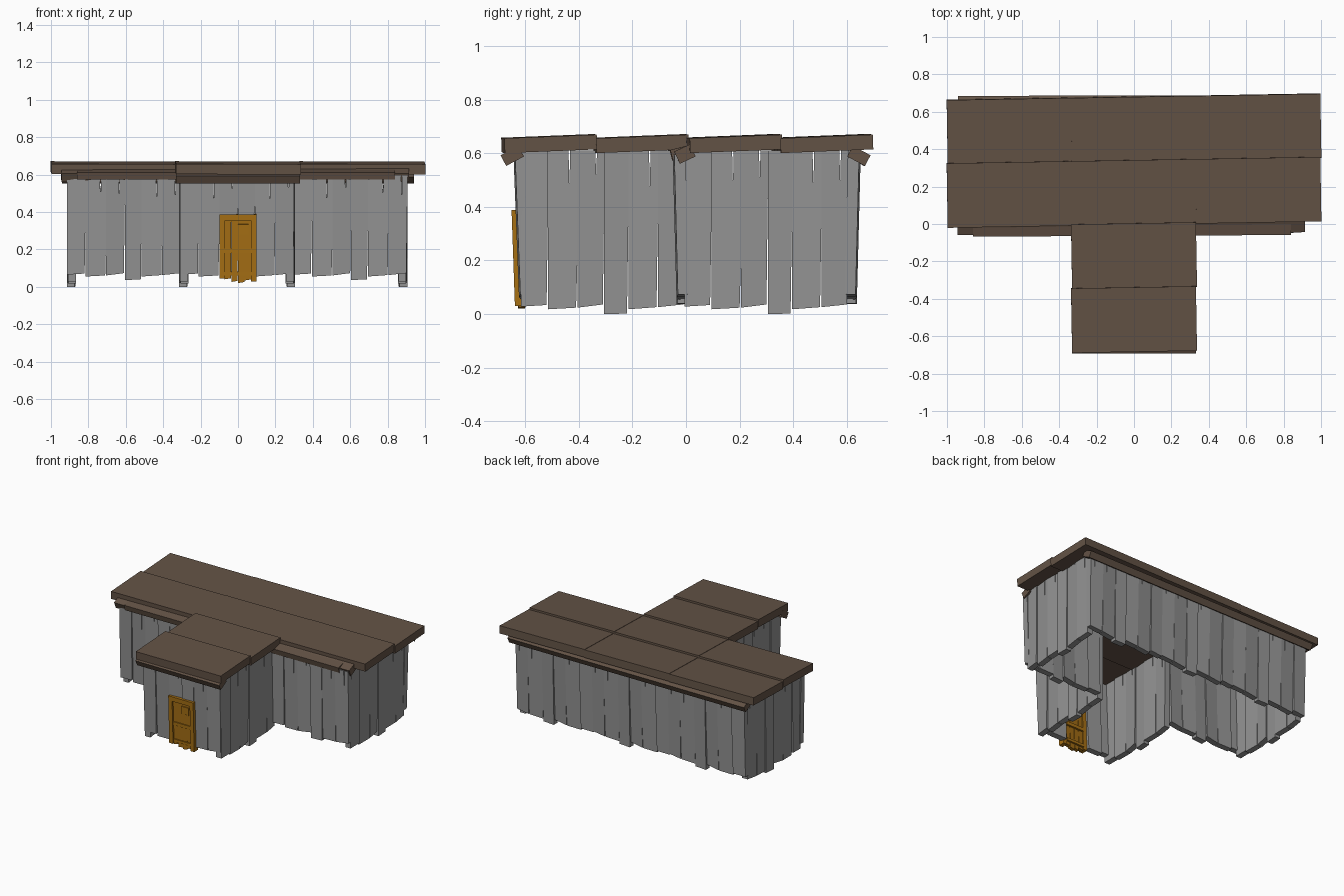
import bpy, bmesh
from math import radians, pi
from mathutils import Matrix

if "Cube" in bpy.data.objects:
    bpy.data.objects.remove(bpy.data.objects["Cube"])


def material(name, color):
    m = bpy.data.materials.new(name)
    m.diffuse_color = (*color, 1)
    m.use_nodes = True
    m.node_tree.nodes["Principled BSDF"].inputs["Base Color"].default_value = m.diffuse_color
    return m


BROWN = material("roof_wood", (0.125, 0.085, 0.06))
OCHRE = material("door_wood", (0.38, 0.16, 0.007))
GREY = material("wall_wood", (0.29, 0.29, 0.29))


def finish(name, bm, mat, matrix):
    bmesh.ops.recalc_face_normals(bm, faces=bm.faces)
    me = bpy.data.meshes.new(name)
    bm.to_mesh(me)
    bm.free()
    ob = bpy.data.objects.new(name, me)
    ob.matrix_world = matrix
    me.materials.append(mat)
    bpy.context.collection.objects.link(ob)
    return ob


def box(name, center, size, mat, rot=(0, 0, 0)):
    bm = bmesh.new()
    bmesh.ops.create_cube(bm, size=1)
    bmesh.ops.scale(bm, vec=size, verts=bm.verts)
    rx, ry, rz = (radians(a) for a in rot)
    mx = (Matrix.Translation(center) @ Matrix.Rotation(rz, 4, 'Z')
          @ Matrix.Rotation(ry, 4, 'Y') @ Matrix.Rotation(rx, 4, 'X'))
    return finish(name, bm, mat, mx)


def plank(bm, outline, off0, off1, thick):
    """Extrude an (u, z) outline; its face swings from off0 to off1 along u."""
    us = [p[0] for p in outline]
    a, b = min(us), max(us)
    off = lambda u: off0 + (off1 - off0) * (u - a) / (b - a)
    f = [bm.verts.new((u, off(u), z)) for u, z in outline]
    k = [bm.verts.new((u, off(u) + thick, z)) for u, z in outline]
    bm.faces.new(f)
    bm.faces.new(k[::-1])
    n = len(f)
    for i in range(n):
        j = (i + 1) % n
        bm.faces.new((f[j], f[i], k[i], k[j]))


# Wall planks: start, end, bottom left, bottom right, depth left, depth right,
# height of the crack beside it, depth of the notch in its top edge
PLANKS = [
    (0.00, 0.10, 0.028, 0.034, 0.006, 0.000, 0.36, 0.00),
    (0.10, 0.21, 0.018, 0.024, 0.008, 0.000, 0.20, 0.14),
    (0.21, 0.31, 0.024, 0.036, 0.000, 0.008, 0.44, 0.10),
    (0.31, 0.40, 0.000, 0.002, 0.000, 0.004, 0.35, 0.00),
    (0.40, 0.51, 0.018, 0.026, 0.008, 0.000, 0.36, 0.14),
    (0.51, 0.61, 0.026, 0.036, 0.000, 0.006, 0.40, 0.12),
]
LENGTH = 0.61


def wall(name, x, y, angle, lift=0.0, lean=0.0, top=0.61, flip=False, doorway=False):
    bm = bmesh.new()
    top -= lift
    for u0, u1, z0, z1, d0, d1, crack, notch in PLANKS:
        if doorway and 0.2 < u0 < 0.35:     # shortened planks above the door
            z0 = z1 = 0.33
            crack = 0.40
        pts = [(u0, z0), (u1 - 0.005, z1), (u1, crack), (u1, top)]
        if notch:
            m = u1 - 0.03
            pts += [(m + 0.003, top), (m, top - notch), (m - 0.003, top)]
        pts.append((u0, top))
        if flip:
            pts = [(LENGTH - u, z) for u, z in pts]
            d0, d1 = d1, d0
        plank(bm, pts, d0, d1, 0.042)
    mx = (Matrix.Translation((x, y, lift)) @ Matrix.Rotation(angle, 4, 'Z')
          @ Matrix.Rotation(radians(lean), 4, 'X'))
    return finish(name, bm, GREY, mx)


# Front and back walls, leaning slightly outwards
wall("front_wall_left", -0.915, -0.035, 0, 0.037, 1.5, 0.595)
wall("front_wall_right", 0.295, -0.035, 0, 0.037, 1.5, 0.595)
wall("wing_front_wall", -0.31, -0.622, 0, 0.037, 2.2, 0.60, doorway=True)
for i, x in enumerate((-0.305, 0.30, 0.905)):
    wall(f"back_wall_{i + 1}", x, 0.637, pi, 0.037, 1.5, flip=True)

# Side walls; the left ones mirror the right ones
wall("right_end_wall", 0.905, -0.005, pi / 2)
wall("left_end_wall", -0.915, 0.605, -pi / 2, flip=True)
wall("wing_right_wall", 0.305, -0.615, pi / 2)
wall("wing_left_wall", -0.315, -0.005, -pi / 2, flip=True)

# Roof slabs in lapped rows, each tipped and turned a little
for row, y in enumerate((-0.51, -0.168, 0.170, 0.508)):
    for col in ((0,) if row < 2 else (-1, 0, 1)):
        x = col * 0.665
        box(f"roof_slab_{row + 1}_{col + 2}", (x, y + 0.017 * x, 0.636),
            (0.668, 0.345, 0.055), BROWN, (2.3, 0.2, 1.0))

# Beams under the eaves, sloping down and outwards
box("back_eave_beam", (0, 0.643, 0.590), (1.88, 0.075, 0.045), BROWN, (-28, 0, 0.1))
box("wing_eave_beam", (0, -0.648, 0.590), (0.665, 0.075, 0.045), BROWN, (28, 0, 0))
box("front_eave_beam_lower", (-0.01, -0.022, 0.602), (1.70, 0.075, 0.04), BROWN, (14, 0, 0.3))
box("front_eave_beam_upper", (-0.015, -0.012, 0.597), (1.86, 0.065, 0.05), BROWN, (25, 0, 0.5))

# Door: uneven boards in a frame, with rails
LEAN = Matrix.Translation((0, -0.625, 0)) @ Matrix.Rotation(radians(2.0), 4, 'X')
bm = bmesh.new()
for i, z in enumerate((0.04, 0.026, 0.02, 0.034)):
    u = -0.072 + 0.036 * i
    plank(bm, [(u, z), (u + 0.034, z + 0.006), (u + 0.036, 0.36), (u, 0.36)],
          0.0, 0.002, 0.025)
finish("door_boards", bm, OCHRE, LEAN)


def bars(name, rects, front):
    bm = bmesh.new()
    for a, b, z0, z1 in rects:
        plank(bm, [(a, z0), (b, z0), (b, z1), (a, z1)], front, front, 0.045)
    finish(name, bm, OCHRE, LEAN)


bars("door_frame", [(-0.10, -0.07, 0.045, 0.388), (0.07, 0.098, 0.03, 0.388),
                    (-0.07, 0.07, 0.355, 0.388)], -0.012)
bars("door_rails", [(-0.07, 0.07, 0.18, 0.205), (-0.07, 0.07, 0.06, 0.08),
                    (0.0, 0.055, 0.28, 0.335)], -0.006)
